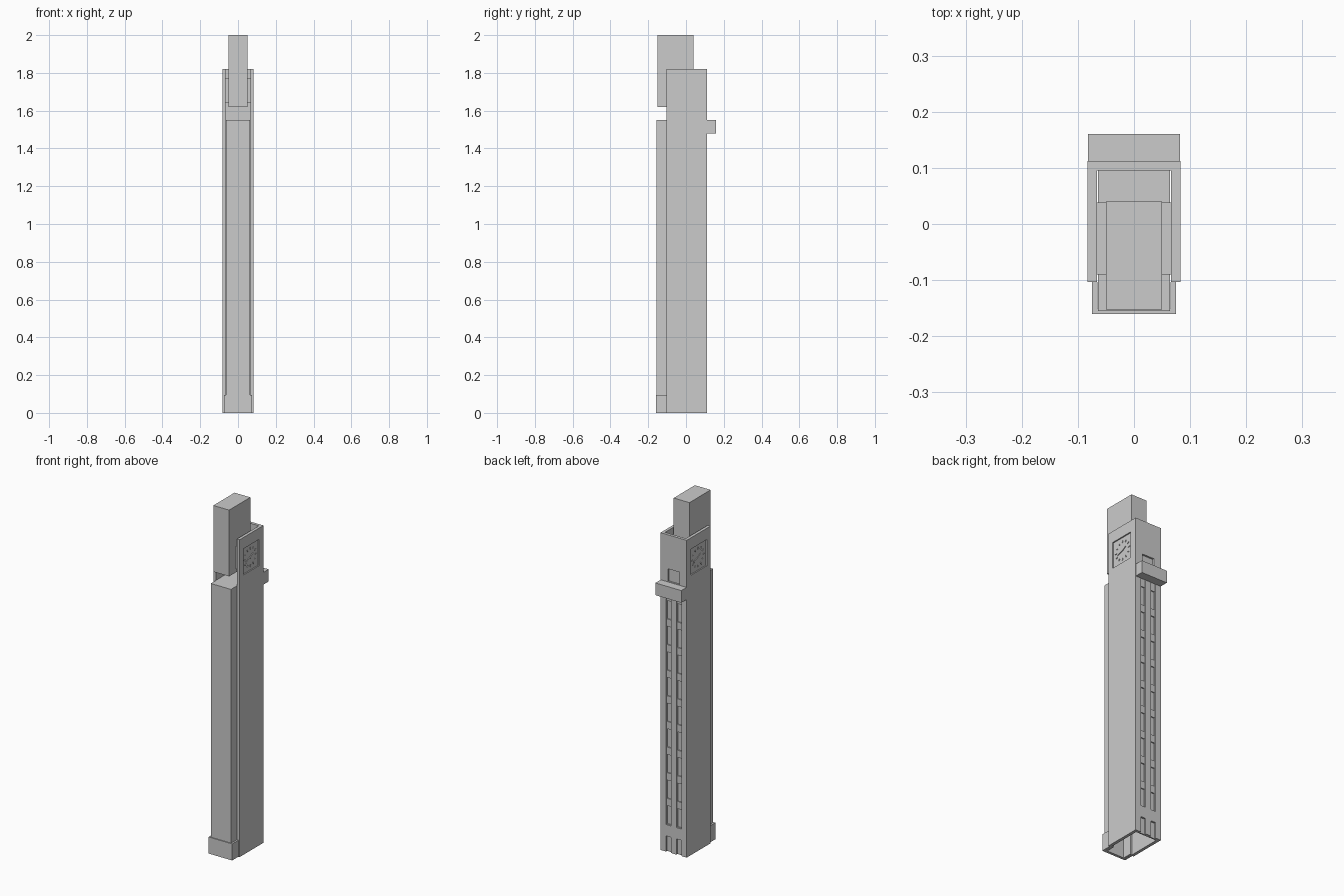
import bpy, bmesh, math
from mathutils import Matrix

if "Cube" in bpy.data.objects:
    bpy.data.objects.remove(bpy.data.objects["Cube"])


def add_box(bm, x0, x1, y0, y1, z0, z1, rot=None):
    """Add an axis-aligned box to bm, optionally transformed by rot."""
    m = (Matrix.Translation(((x0 + x1) / 2, (y0 + y1) / 2, (z0 + z1) / 2))
         @ Matrix.Diagonal((x1 - x0, y1 - y0, z1 - z0, 1)))
    bmesh.ops.create_cube(bm, size=1, matrix=rot @ m if rot else m)


def finish(name, bm):
    me = bpy.data.meshes.new(name)
    bm.to_mesh(me)
    bm.free()
    ob = bpy.data.objects.new(name, me)
    bpy.context.collection.objects.link(ob)
    return ob


def box(name, *dims):
    bm = bmesh.new()
    add_box(bm, *dims)
    return finish(name, bm)


def channel(name, w, y_front, y_back, t, z0, z1, open_front=True):
    """Extruded U-shaped wall, open to the front or to the back."""
    pts = [(-w, y_front), (-w + t, y_front), (-w + t, y_back - t), (w - t, y_back - t),
           (w - t, y_front), (w, y_front), (w, y_back), (-w, y_back)]
    if not open_front:
        pts = [(x, y_front + y_back - y) for x, y in pts]
    bm = bmesh.new()
    face = bm.faces.new([bm.verts.new((x, y, z0)) for x, y in pts])
    geo = bmesh.ops.extrude_face_region(bm, geom=[face])["geom"]
    bmesh.ops.translate(bm, vec=(0, 0, z1 - z0),
                        verts=[g for g in geo if isinstance(g, bmesh.types.BMVert)])
    bmesh.ops.recalc_face_normals(bm, faces=bm.faces)
    return finish(name, bm)


def carve(ob, boxes):
    """Cut a set of non-overlapping boxes out of an object."""
    bm = bmesh.new()
    for b in boxes:
        add_box(bm, *b)
    cutter = finish("cutter", bm)
    cutter.hide_render = True
    mod = ob.modifiers.new("cut", 'BOOLEAN')
    mod.operation, mod.solver, mod.object = 'DIFFERENCE', 'EXACT', cutter
    dg = bpy.context.evaluated_depsgraph_get()
    me = bpy.data.meshes.new_from_object(ob.evaluated_get(dg))
    ob.modifiers.clear()
    ob.data = me
    bpy.data.objects.remove(cutter)


W, BACK, FRONT = 0.083, 0.112, -0.103

# Main shaft: three walls, open at the front, top and bottom
shaft = channel("tower_shaft", W, FRONT, BACK, 0.017, 0, 1.82)

# Window grooves, doorways, balcony door and clock recesses
cuts = [(-0.037, 0.037, BACK - 0.01, 0.2, 1.552, 1.625)]
for s in (-1, 1):
    a, b = sorted((s * 0.017, s * 0.049))
    cuts.append((a, b, BACK - 0.006, 0.2, 0.155, 1.485))
    cuts.append((a, b, BACK - 0.010, 0.2, -0.1, 0.09))
    a, b = sorted((s * (W - 0.007), s * 0.2))
    cuts.append((a, b, -0.07, 0.073, 1.605, 1.755))
carve(shaft, cuts)

# Individual windows, deeper than the grooves
panes = []
for s in (-1, 1):
    a, b = sorted((s * 0.019, s * 0.047))
    for i in range(9):
        z = 0.157 + i * 0.147
        panes.append((a, b, BACK - 0.012, 0.2, z, z + 0.105))
carve(shaft, panes)

# Front stair column with plinth
channel("front_column", 0.064, -0.155, FRONT + 0.01, 0.01, 0, 1.54, open_front=False)
channel("front_plinth", 0.075, -0.16, FRONT, 0.01, 0, 0.095, open_front=False)
box("belfry_floor", -0.064, 0.064, -0.155, BACK - 0.016, 1.53, 1.55)

# Upper block and the side mounts that hold it between the walls
box("upper_block", -0.05, 0.05, -0.152, 0.04, 1.62, 2.0)
for s, side in ((-1, "left"), (1, "right")):
    a, b = sorted((s * 0.049, s * 0.067))
    box(side + "_block_mount", a, b, -0.09, 0.038, 1.64, 1.77)

# Rear balcony
box("rear_balcony", -0.082, 0.082, BACK - 0.001, 0.16, 1.48, 1.55)

# Clock marks and hands on both sides
for s, side in ((-1, "left"), (1, "right")):
    bm = bmesh.new()
    centre = Matrix.Translation((s * (W - 0.006), 0.0015, 1.68))
    bars = [(i * 30, 0.045, 0.057, 0.0022) for i in range(12)]
    bars += [(-s * 60, -0.006, 0.027, 0.003), (s * 110, -0.006, 0.04, 0.0022)]
    for ang, r0, r1, w in bars:
        add_box(bm, -0.003, 0.003, -w, w, r0, r1,
                centre @ Matrix.Rotation(math.radians(ang), 4, 'X'))
    finish(side + "_clock_marks", bm)
